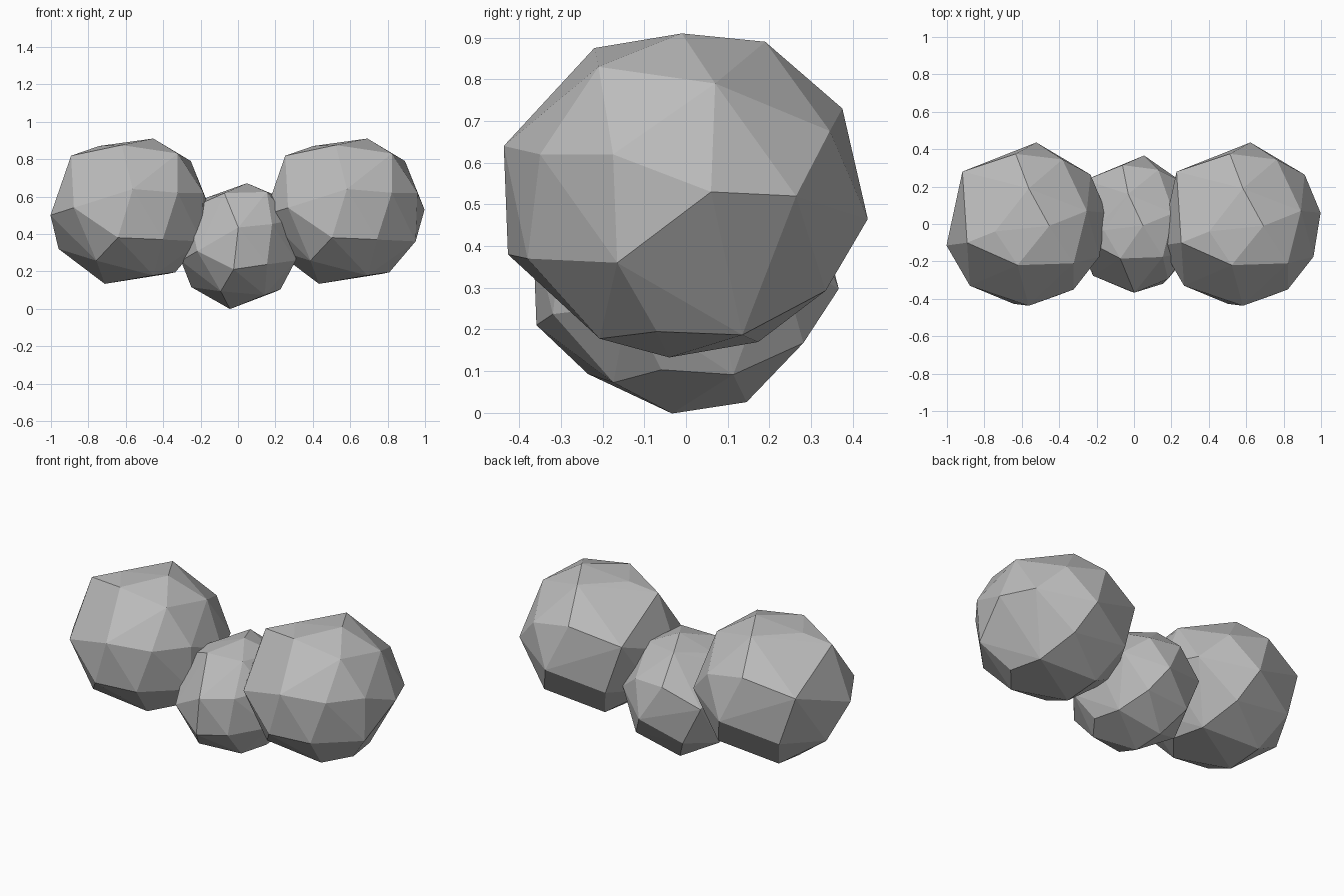
import bpy
import bmesh
from math import radians
from mathutils import Matrix, Vector

default_cube = bpy.data.objects.get("Cube")
if default_cube:
    bpy.data.objects.remove(default_cube, do_unlink=True)

# Single plain grey for every puff
grey = bpy.data.materials.new("plain_grey")
grey.use_nodes = True
grey.diffuse_color = (0.5, 0.5, 0.5, 1)
grey.node_tree.nodes["Principled BSDF"].inputs["Base Color"].default_value = (0.5, 0.5, 0.5, 1)

# Corners of one irregular faceted puff, around its own centre
crown = [(.12, -.01, .39), (.01, .19, .37), (-.05, -.22, .355), (.25, -.21, .31),
         (-.17, -.04, .35), (.32, .07, .27), (-.32, -.1, .298), (-.06, .375, .21)]
upper_belt = [(.01, -.437, .12), (.25, -.35, .1), (.387, -.175, .1),
              (.19, .345, .156), (-.345, .28, .125), (-.305, -.33, .02)]
lower_belt = [(.425, .06, .01), (.34, .264, 0), (.05, .436, -.055), (-.43, -.115, -.02),
              (-.07, -.427, -.14), (.17, -.38, -.15), (.377, -.165, -.16),
              (-.255, .305, -.16), (-.387, .05, -.2)]
base = [(.126, .335, -.227), (-.185, -.28, -.263), (.237, -.07, -.325),
        (.2, .135, -.333), (.12, -.207, -.342), (-.16, .173, -.35), (-.14, -.04, -.387)]


def add_puff(name, centre, scale=(1, 1, 1), tilt=0):
    """Wrap the corners in a faceted shell, then tilt, squash and place it."""
    bm = bmesh.new()
    for corner in crown + upper_belt + lower_belt + base:
        bm.verts.new(corner)
    hull = bmesh.ops.convex_hull(bm, input=bm.verts)
    spare = {v for v in hull["geom_interior"] + hull["geom_unused"]
             if isinstance(v, bmesh.types.BMVert)}
    bmesh.ops.delete(bm, geom=list(spare), context="VERTS")
    squash = Matrix.Diagonal(Vector(scale)).to_4x4()
    bm.transform(squash @ Matrix.Rotation(radians(tilt), 4, "Y"))
    bmesh.ops.recalc_face_normals(bm, faces=bm.faces)

    mesh = bpy.data.meshes.new(name)
    bm.to_mesh(mesh)
    bm.free()
    mesh.materials.append(grey)
    puff = bpy.data.objects.new(name, mesh)
    puff.location = centre
    bpy.context.collection.objects.link(puff)
    return puff


# Two matching outer puffs
for side, name in ((-1, "right_puff"), (1, "left_puff")):
    add_puff(name, (side * .5725, 0, .52))

# Smaller, lower and tilted puff between them
add_puff("middle_puff", (.01, 0, .335), scale=(.75, .84, .83), tilt=-10)
